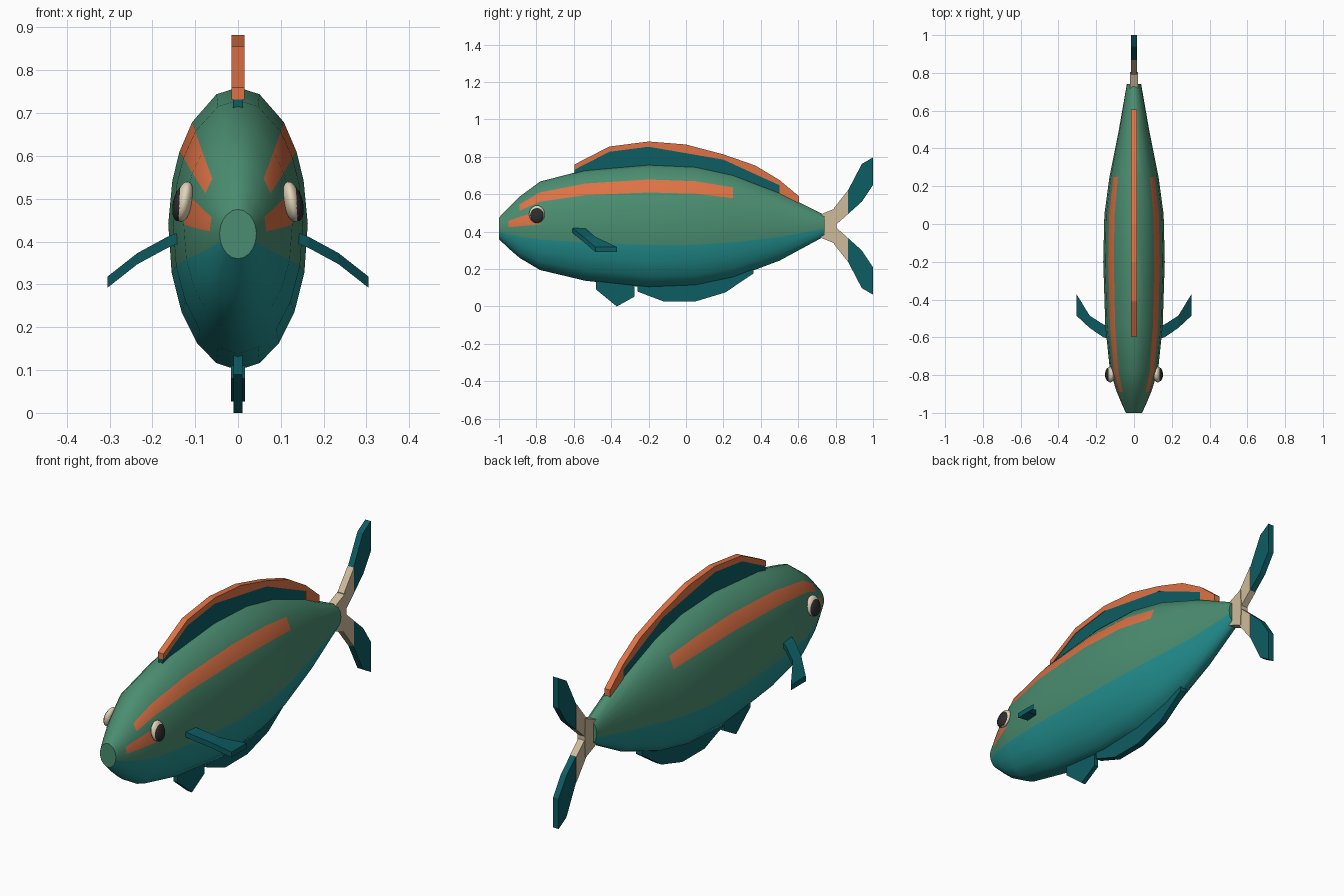
import bpy, bmesh, math
from mathutils import Vector

cube = bpy.data.objects.get("Cube")
if cube:
    bpy.data.objects.remove(cube, do_unlink=True)


def material(name, r, g, b):
    m = bpy.data.materials.new(name)
    m.use_nodes = True
    m.diffuse_color = (r, g, b, 1)
    node = next(n for n in m.node_tree.nodes if n.type == 'BSDF_PRINCIPLED')
    node.inputs["Base Color"].default_value = (r, g, b, 1)
    node.inputs["Roughness"].default_value = 0.6
    return m


GREEN = material("back green", .07, .27, .165)
TEAL = material("belly teal", .017, .28, .28)
FIN = material("fin dark teal", .004, .11, .125)
ORANGE = material("stripe orange", .73, .17, .06)
BEIGE = material("tail beige", .62, .50, .33)
CREAM = material("eye cream", .75, .66, .48)
BLACK = material("pupil charcoal", .025, .025, .028)


def finish(bm, name, *mats):
    bmesh.ops.recalc_face_normals(bm, faces=bm.faces)
    me = bpy.data.meshes.new(name)
    bm.to_mesh(me)
    bm.free()
    for m in mats:
        me.materials.append(m)
    ob = bpy.data.objects.new(name, me)
    bpy.context.collection.objects.link(ob)
    return ob


def smooth(ob, degrees):
    bpy.ops.object.select_all(action='DESELECT')
    ob.select_set(True)
    bpy.context.view_layer.objects.active = ob
    bpy.ops.object.shade_smooth_by_angle(angle=math.radians(degrees))


def slab(name, points, offset, mat):
    """Extrude a flat outline of 3D points by +-offset."""
    bm = bmesh.new()
    off = Vector(offset)
    low = [bm.verts.new(Vector(p) - off) for p in points]
    high = [bm.verts.new(Vector(p) + off) for p in points]
    n = len(points)
    caps = [bm.faces.new(low), bm.faces.new(high)]
    for i in range(n):
        j = (i + 1) % n
        bm.faces.new((low[i], low[j], high[j], high[i]))
    bmesh.ops.triangulate(bm, faces=caps)
    return finish(bm, name, mat)


def fin(name, outline, half, mat):
    return slab(name, [(0, y, z) for y, z in outline], (half, 0, 0), mat)


# Body: elliptical rings of (y, top, bottom, half width)
rings = [(-1, .475, .36, .043), (-.95, .528, .312, .066), (-.89, .587, .26, .091),
         (-.78, .668, .195, .127), (-.54, .73, .138, .152), (-.2, .76, .10, .163),
         (.05, .748, .11, .157), (.25, .705, .152, .13), (.5, .61, .245, .08),
         (.74, .49, .375, .038)]
# Ring angles from the belly up one side; stripe edges fall on 2, 20, 33 and 49
side = [-72, -54, -36, -18, 2, 20, 33, 49, 72]
angles = [-90] + side + [90] + [180 - a for a in reversed(side)]
bm = bmesh.new()
loops = []
for y, top, bottom, w in rings:
    mid, h = (top + bottom) / 2, (top - bottom) / 2
    loops.append([bm.verts.new((w * math.cos(math.radians(a)), y,
                                mid + h * math.sin(math.radians(a)))) for a in angles])
count = len(angles)
for r in range(len(rings) - 1):
    y = rings[r][0]
    for i in range(count):
        j = (i + 1) % count
        f = bm.faces.new((loops[r][i], loops[r][j], loops[r + 1][j], loops[r + 1][i]))
        rise = min(i, count - i - 1)          # band number counted from the belly
        if rise < 4:
            f.material_index = 1
        elif rise == 7 and -.9 < y < .2 or rise == 5 and -.96 < y < -.85:
            f.material_index = 2
bm.faces.new(loops[0])
bm.faces.new(loops[-1])
body = finish(bm, "body", GREEN, TEAL, ORANGE)
smooth(body, 35)

# Dorsal fin: dark web with an orange rim along its crest
crest = [(-.595, .76), (-.41, .855), (-.2, .882), (0, .866), (.2, .813),
         (.37, .754), (.5, .676)]
inner = [(y, z - .028) for y, z in crest]
fin("dorsal_fin", inner + [(.5, .56), (.2, .66), (-.2, .7), (-.595, .68)], .012, FIN)
fin("dorsal_fin_rim", crest + [(.605, .588), (.605, .54), (.5, .58)] + inner[::-1],
    .015, ORANGE)

# Belly fins
fin("pelvic_fin", [(-.48, .17), (-.48, .09), (-.37, 0), (-.275, .053), (-.275, .15)],
    .011, FIN)
fin("anal_fin", [(-.26, .15), (-.26, .08), (-.12, .027), (.05, .027), (.21, .075),
                 (.36, .176), (.36, .24), (.05, .17)], .016, FIN)

# Tail: hub plus two mirrored lobes, each with a beige root and a dark blade
AXIS = .43
fin("tail_hub", [(.69, .48), (.8, .525), (.805, .44), (.805, .42), (.8, .335), (.69, .38)],
    .02, BEIGE)
root = [(.79, .45), (.79, .525), (.867, .622), (.867, .495), (.805, .44)]
blade = [(.867, .622), (.94, .762), (1, .797), (1, .65), (.94, .56), (.867, .495)]
for label, s in (("upper", 1), ("lower", -1)):
    flip = lambda pts: [(y, AXIS + s * (z - AXIS)) for y, z in pts]
    fin(label + "_tail_root", flip(root), .017, BEIGE)
    fin(label + "_tail_blade", flip(blade), .015, FIN)

# Pectoral fins: drooping slabs swept backwards
pectoral = [(.13, -.545, .412), (.165, -.53, .398), (.235, -.485, .36), (.305, -.37, .305),
            (.305, -.485, .305), (.235, -.55, .36), (.165, -.598, .398), (.13, -.61, .412)]


# Eyes: flattened balls tilted to sit on the cheek
def eyeball(name, x, z, scale, tilt, mat):
    bpy.ops.mesh.primitive_uv_sphere_add(segments=20, ring_count=12, radius=1,
                                         location=(x, -.797, z), rotation=(0, tilt, 0))
    ob = bpy.context.object
    ob.name = name
    ob.scale = scale
    ob.data.materials.append(mat)
    smooth(ob, 60)


for label, s in (("left", 1), ("right", -1)):
    slab(label + "_pectoral_fin", [(s * x, y, z) for x, y, z in pectoral],
         (0, 0, .013), FIN)
    eyeball(label + "_eye", s * .126, .493, (.021, .042, .048), -s * .2, CREAM)
    eyeball(label + "_pupil", s * .134, .489, (.018, .037, .042), -s * .2, BLACK)
